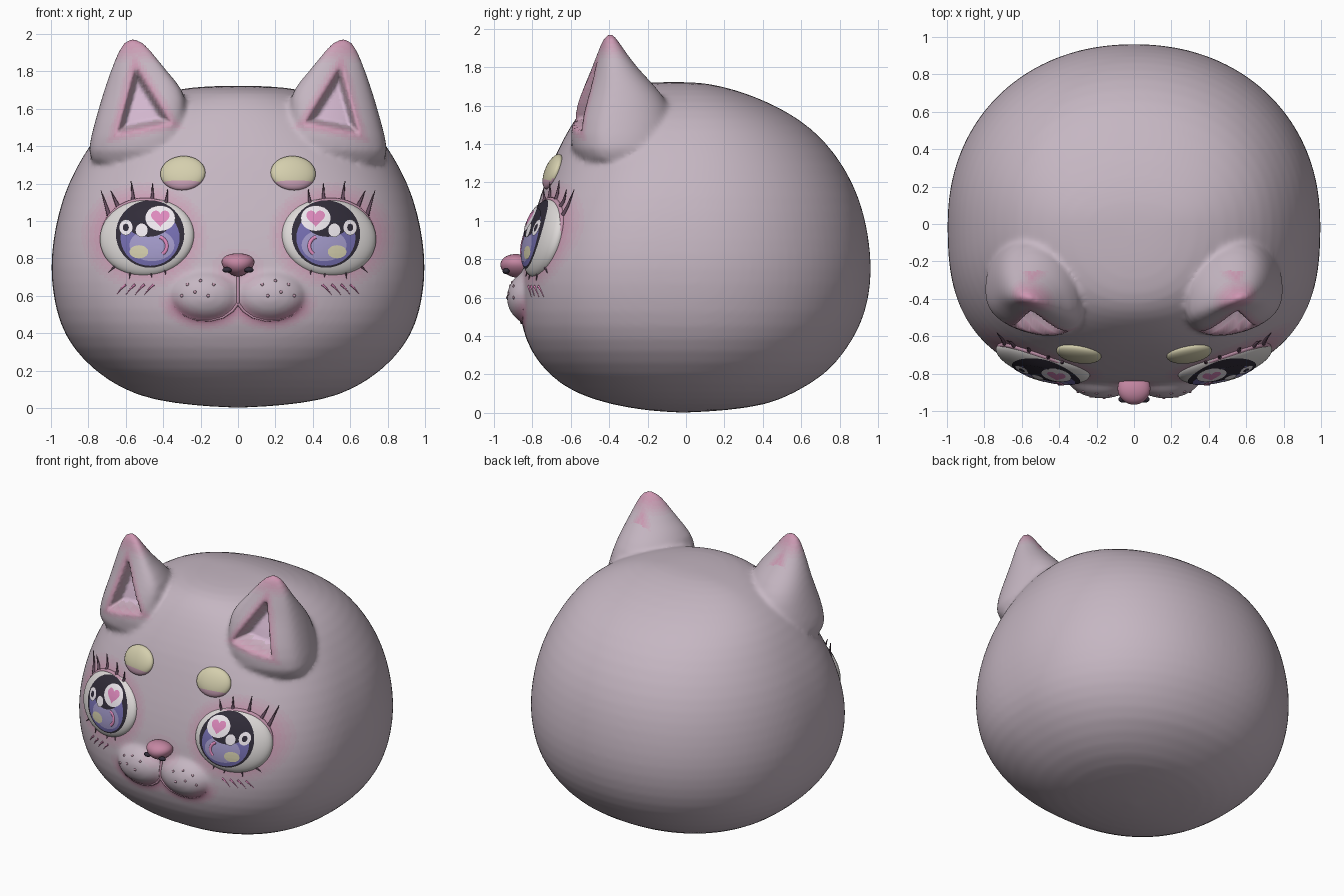
import bpy, bmesh
from math import sin, cos, pi, hypot
from mathutils import Vector, Matrix
from mathutils.bvhtree import BVHTree

if "Cube" in bpy.data.objects:
    bpy.data.objects.remove(bpy.data.objects["Cube"])


def mat(name, c):
    m = bpy.data.materials.new(name)
    m.diffuse_color = (*c, 1)
    m.use_nodes = True
    m.node_tree.nodes["Principled BSDF"].inputs["Base Color"].default_value = m.diffuse_color
    return m


def obj(name, bm, *mats):
    me = bpy.data.meshes.new(name)
    bm.normal_update()
    bm.to_mesh(me)
    bm.free()
    for p in me.polygons:
        p.use_smooth = True
    for m in mats:
        me.materials.append(m)
    o = bpy.data.objects.new(name, me)
    bpy.context.collection.objects.link(o)
    return o


def loft(bm, rings, start, end):
    rows = [[bm.verts.new(p) for p in r] for r in rings]
    n = len(rows[0])
    a, b = bm.verts.new(start), bm.verts.new(end)
    for i in range(n):
        j = (i + 1) % n
        for r, q in zip(rows, rows[1:]):
            bm.faces.new((r[i], r[j], q[j], q[i]))
        bm.faces.new((a, rows[0][j], rows[0][i]))
        bm.faces.new((b, rows[-1][i], rows[-1][j]))


def ball(bm, c, r, rot=None, seg=32):
    m = Matrix.Translation(c) @ (rot or Matrix()) @ Matrix.Diagonal((*r, 1))
    return bmesh.ops.create_uvsphere(bm, u_segments=seg, v_segments=seg // 2, radius=1, matrix=m)['verts']


def step(t):
    t = max(0, min(1, t))
    return t * t * (3 - 2 * t)


def sgnpow(v, e):
    return (1 if v >= 0 else -1) * abs(v) ** e


# ---- head: stacked rings (z, half width, front y, back y)
prof = [(.012, .22, .20, .20), (.04, .45, .38, .42), (.1, .62, .58, .56), (.2, .77, .72, .73),
        (.32, .885, .81, .83), (.45, .955, .86, .91), (.6, .99, .87, .955), (.75, 1.003, .855, .968),
        (.9, .99, .825, .955), (1.05, .96, .785, .925), (1.2, .91, .735, .87), (1.35, .83, .68, .78),
        (1.48, .74, .61, .66), (1.58, .63, .545, .51), (1.66, .48, .47, .33), (1.705, .33, .38, .17),
        (1.72, .17, .22, .07)]
bm = bmesh.new()
rings = []
for z, w, f, b in prof:
    e = 2 / (2.1 + .6 * sin(pi * min(1, z / 1.6)))
    ring = []
    for i in range(56):
        a = 2 * pi * i / 56
        k = e if sin(a) < 0 else 2 / 2.12
        ring.append((w * sgnpow(cos(a), k), (f if sin(a) < 0 else b) * sgnpow(sin(a), k), z))
    rings.append(ring)
loft(bm, rings, (0, -.02, 0), (0, -.06, 1.723))

# ---- ears: rings (z, inner x, outer x, front y, back y); muzzle lobes
ear = [(1.3, .32, .82, -.58, -.08), (1.45, .29, .79, -.6, -.06), (1.6, .27, .748, -.56, -.08),
       (1.7, .285, .718, -.52, -.16), (1.8, .38, .683, -.48, -.26), (1.9, .455, .645, -.445, -.33),
       (1.955, .505, .615, -.425, -.365)]
for s in (1, -1):
    rings = []
    for z, xi, xo, yf, yb in ear:
        cx, hw, yc = (xi + xo) / 2, (xo - xi) / 2, yf + .35 * (yb - yf)
        ring = []
        for i in range(24):
            a = 2 * pi * i / 24
            y = (yc - yf) * sgnpow(sin(a), .7) if sin(a) < 0 else (yb - yc) * sin(a)
            ring.append((s * (cx + hw * cos(a)), yc + y + .22 * hw * cos(a), z))
        rings.append(ring[::s])
    loft(bm, rings, (s * .57, -.35, 1.28), (s * .56, -.395, 1.985))
    ball(bm, (s * .17, -.79, .6), (.205, .145, .145))
bmesh.ops.recalc_face_normals(bm, faces=bm.faces)

# fur tints from mauve to pink
A, B = Vector((.56, .47, .54)), Vector((.62, .27, .42))
tints = [mat(f"fur_{i}", A.lerp(B, i / 7)) for i in range(8)]
inner_ear = mat("inner_ear", (.66, .48, .63))
head = obj("head", bm, *tints, inner_ear)
bpy.context.view_layer.objects.active = head
head.modifiers.new("sub", 'SUBSURF').levels = 1
rm = head.modifiers.new("fuse", 'REMESH')
rm.mode, rm.voxel_size = 'VOXEL', .016
sm = head.modifiers.new("soften", 'SMOOTH')
sm.factor, sm.iterations = .5, 8
for m in ("sub", "fuse", "soften"):
    bpy.ops.object.modifier_apply(modifier=m)

# ear hollows pushed in, fur tinted by position
tri = [Vector(p) for p in ((.55, 1.84), (.655, 1.46), (.35, 1.52))]


def ear_depth(x, z):
    d = 9
    for p, q in zip(tri, tri[1:] + tri[:1]):
        e = (q - p).normalized()
        d = min(d, e.y * (x - p.x) - e.x * (z - p.y))
    return abs(d) * (1 if d > 0 else -1)


if ear_depth(.53, 1.6) < 0:
    tri.reverse()


def pink(x, y, z):
    if y > -.25:
        return .8 * step((z - 1.86) / .1)
    e = hypot((x - .5) / .25, (z - .92) / .21)
    q = hypot((x - .17) / .2, (z - .6) / .14)
    return max(.7 * (1 - (e - .95) / .45) if y < -.4 else 0,
               max(0, 1 - abs(q - .95) / .4) * step((.64 - z) / .14),
               .6 * (1 - hypot(x / .16, (z - .74) / .13)),
               .8 * step((z - 1.82) / .14),
               .75 * (1 - abs(ear_depth(x, z)) / .045))


for v in head.data.vertices:
    x, y, z = abs(v.co.x), v.co.y, v.co.z
    if y < -.36 and z > 1.4:
        v.co.y += .12 * step(ear_depth(x, z) / .045)
for p in head.data.polygons:
    x, y, z = p.center
    p.use_smooth = True
    if y < -.3 and z > 1.4 and ear_depth(abs(x), z) > .035:
        p.material_index = 8
    else:
        p.material_index = round(7 * max(0, min(1, pink(abs(x), y, z))))


# ---- helpers laying details onto a surface seen from the front
def tree(o):
    return BVHTree.FromPolygons([v.co.copy() for v in o.data.vertices],
                                [tuple(p.vertices) for p in o.data.polygons])


def cast(bvh, x, z):
    hit = bvh.ray_cast(Vector((x, -3, z)), Vector((0, 1, 0)))
    return (hit[0], hit[1]) if hit[0] else bvh.find_nearest(Vector((x, -.75, z)))[:2]


def decal(name, bvh, c, outline, lift, m):
    bm = bmesh.new()

    def pt(k, o):
        return bm.verts.new(cast(bvh, c[0] + k * o[0], c[1] + k * o[1])[0] - Vector((0, lift, 0)))
    mid, prev = pt(0, (0, 0)), None
    for k in (.2, .4, .6, .8, 1):
        row = [pt(k, o) for o in outline]
        for i in range(len(row)):
            j = i - 1
            bm.faces.new((prev[j], prev[i], row[i], row[j]) if prev else (mid, row[i], row[j]))
        prev = row
    if sum(f.normal.y for f in bm.faces if not f.normal_update()) > 0:
        bmesh.ops.reverse_faces(bm, faces=bm.faces)
    return obj(name, bm, m)


def oval(rx, rz):
    return [(rx * cos(pi * i / 20), rz * sin(pi * i / 20)) for i in range(40)]


def heart(r):
    return [(r * sin(t) ** 3, r / 16 * (13 * cos(t) - 5 * cos(2 * t) - 2 * cos(3 * t) - cos(4 * t)))
            for t in (pi * i / 20 for i in range(40))]


def strokes(name, bvh, lines, r, m, out=0, taper=True, closed=False):
    cu = bpy.data.curves.new(name, 'CURVE')
    cu.dimensions, cu.bevel_depth, cu.bevel_resolution, cu.use_fill_caps = '3D', r, 2, True
    for ln in lines:
        sp = cu.splines.new('POLY')
        sp.points.add(len(ln) - 1)
        sp.use_cyclic_u = closed
        for i, (x, z) in enumerate(ln):
            t = i / (len(ln) - 1)
            co, n = cast(bvh, x, z)
            sp.points[i].co = (*(co + n * out * t * t), 1)
            sp.points[i].radius = 1 - .85 * t if taper else 1
    cu.materials.append(m)
    o = bpy.data.objects.new(name, cu)
    bpy.context.collection.objects.link(o)


white, black = mat("white", (.72, .69, .68)), mat("black", (.03, .025, .04))
blue, violet = mat("blue", (.17, .15, .42)), mat("violet", (.36, .32, .58))
rose, lash = mat("rose", (.72, .25, .5)), mat("lash", (.13, .07, .11))
cream, lid = mat("cream", (.66, .62, .42)), mat("lid", (.55, .3, .42))
nose_m, shine = mat("nose", (.55, .24, .36)), mat("shine", (.85, .8, .85))
hb = tree(head)

for s, side in ((1, "right"), (-1, "left")):
    # eyeball
    co, n = cast(hb, s * .495, .92)
    rot = (-n).to_track_quat('Y', 'Z').to_matrix().to_4x4()
    bm = bmesh.new()
    ball(bm, co - n * .03, (.262, .08, .215), rot, 48)
    eb = tree(obj(f"eyeball_{side}", bm, white))
    # painted iris layers
    layers = [("iris_rim", .47, .93, oval(.183, .18), black), ("iris", .47, .91, oval(.158, .15), blue),
              ("iris_glow", .46, .87, oval(.12, .085), violet), ("iris_spot", .53, .835, oval(.05, .035), cream),
              ("pupil", .48, .99, oval(.115, .075), black), ("big_shine", .415, 1.015, oval(.08, .068), shine),
              ("heart", .415, 1.018, heart(.05), rose), ("ring_shine", .6, .965, oval(.036, .042), shine),
              ("ring_center", .6, .965, oval(.016, .02), black), ("mid_shine", .515, .95, oval(.032, .036), shine)]
    for i, (nm, x, z, out, m) in enumerate(layers):
        decal(f"{nm}_{side}", eb, (s * x, z), out, .004 + .0015 * i, m)
    strokes(f"iris_crescent_{side}", eb, [[(s * (.43 - .05 * sin(t)), .865 + .05 * cos(t))
            for t in (.3 + .25 * i for i in range(10))]], .012, rose, taper=False)

    # eyelid rim and lashes
    rim = [(s * (.497 + .222 * cos(a)), .922 + .188 * sin(a)) for a in (pi * i / 32 for i in range(64))]
    strokes(f"eyelid_{side}", hb, [rim], .014, lid, taper=False, closed=True)

    def lash_lines(items):
        return [[(s * (x + (u - x) * t), z + (w - z) * t * (.7 + .3 * t)) for t in (0, .25, .5, .75, 1)]
                for x, z, u, w in items]
    strokes(f"upper_lashes_{side}", hb, lash_lines(
        [(.69, 1.03, .715, 1.15), (.64, 1.075, .665, 1.15), (.56, 1.1, .56, 1.2),
         (.46, 1.105, .45, 1.19), (.39, 1.08, .37, 1.16)]), .013, lash, .03)
    strokes(f"lower_lashes_{side}", hb, lash_lines(
        [(.63, .775, .69, .725), (.57, .75, .58, .69), (.47, .74, .46, .695), (.4, .76, .385, .71)]),
        .01, lash, .005)
    # blush strokes
    strokes(f"blush_{side}", hb, lash_lines([(.45 + .05 * i, .66, .5 + .05 * i, .605) for i in range(4)]),
            .007, rose)

    # eyebrow: cream top, pink underside
    co, n = cast(hb, s * .295, 1.255)
    bm = bmesh.new()
    ball(bm, co, (.122, .04, .098), (-n).to_track_quat('Y', 'Z').to_matrix().to_4x4())
    for f in bm.faces:
        f.material_index = f.calc_center_median().z < 1.215
    obj(f"eyebrow_{side}", bm, cream, tints[4])

    # whisker dots, nostril, mouth line
    bm = bmesh.new()
    for x, z in ((.13, .66), (.2, .68), (.27, .66), (.16, .6), (.23, .62), (.3, .6)):
        ball(bm, cast(hb, s * x, z)[0], (.009, .006, .009), seg=8)
    obj(f"whisker_dots_{side}", bm, tints[4])
    bm = bmesh.new()
    ball(bm, (s * .058, -.937, .738), (.026, .018, .015), seg=16)
    obj(f"nostril_{side}", bm, black)
    strokes(f"mouth_{side}", hb, [[(s * x, z) for x, z in
            ((0, .56), (.03, .52), (.08, .485), (.15, .467), (.22, .47), (.29, .495), (.34, .54))]], .009, lid)

# ---- nose: rounded triangle, wide at the top
bm = bmesh.new()
for v in ball(bm, (0, 0, 0), (.085, .088, .062)):
    v.co.x *= 1 + 4.5 * v.co.z
    v.co += Vector((0, -.878 - .15 * v.co.z, .765))
obj("nose", bm, nose_m)
strokes("philtrum", hb, [[(0, .71), (0, .66), (0, .6), (0, .55)]], .009, lid, taper=False)
